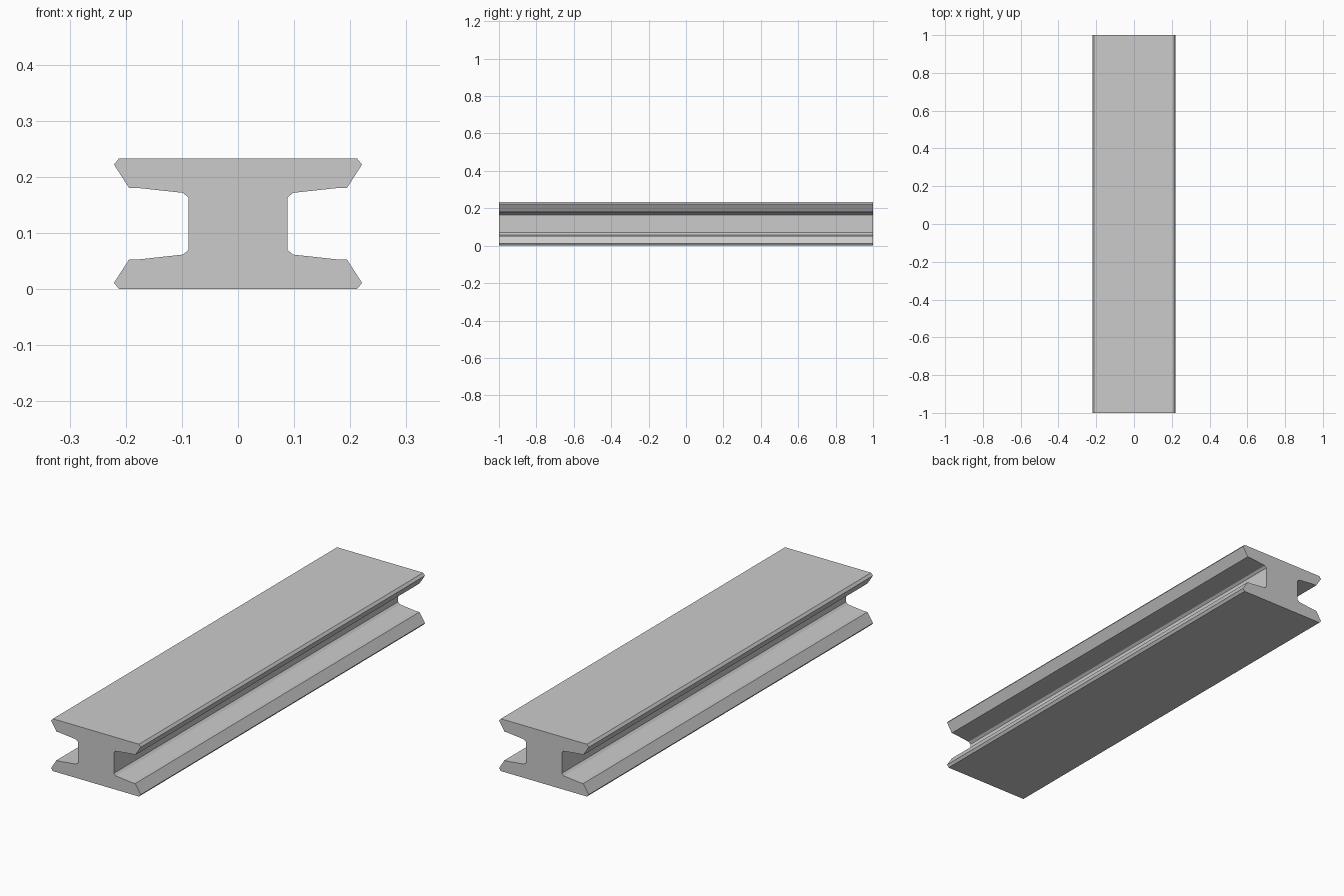
import bpy, bmesh

if "Cube" in bpy.data.objects:
    bpy.data.objects.remove(bpy.data.objects["Cube"])

HEIGHT = 0.233
LENGTH = 2.0

# Upper right quarter of the beam section (x, z), from top edge to web
quarter = [(0.212, HEIGHT), (0.221, 0.222), (0.194, 0.180),
           (0.176, 0.180), (0.098, 0.1715), (0.088, 0.163)]

# Mirror the quarter down, then across to the left
right = quarter + [(x, HEIGHT - z) for x, z in reversed(quarter)]
section = right + [(-x, z) for x, z in reversed(right)]

# Extrude the section along y
bm = bmesh.new()
face = bm.faces.new([bm.verts.new((x, -LENGTH / 2, z)) for x, z in section])
result = bmesh.ops.extrude_face_region(bm, geom=[face], use_keep_orig=True)
moved = [g for g in result["geom"] if isinstance(g, bmesh.types.BMVert)]
bmesh.ops.translate(bm, verts=moved, vec=(0, LENGTH, 0))
bmesh.ops.recalc_face_normals(bm, faces=bm.faces)

mesh = bpy.data.meshes.new("i_beam")
bm.to_mesh(mesh)
bm.free()
beam = bpy.data.objects.new("i_beam", mesh)
bpy.context.collection.objects.link(beam)
